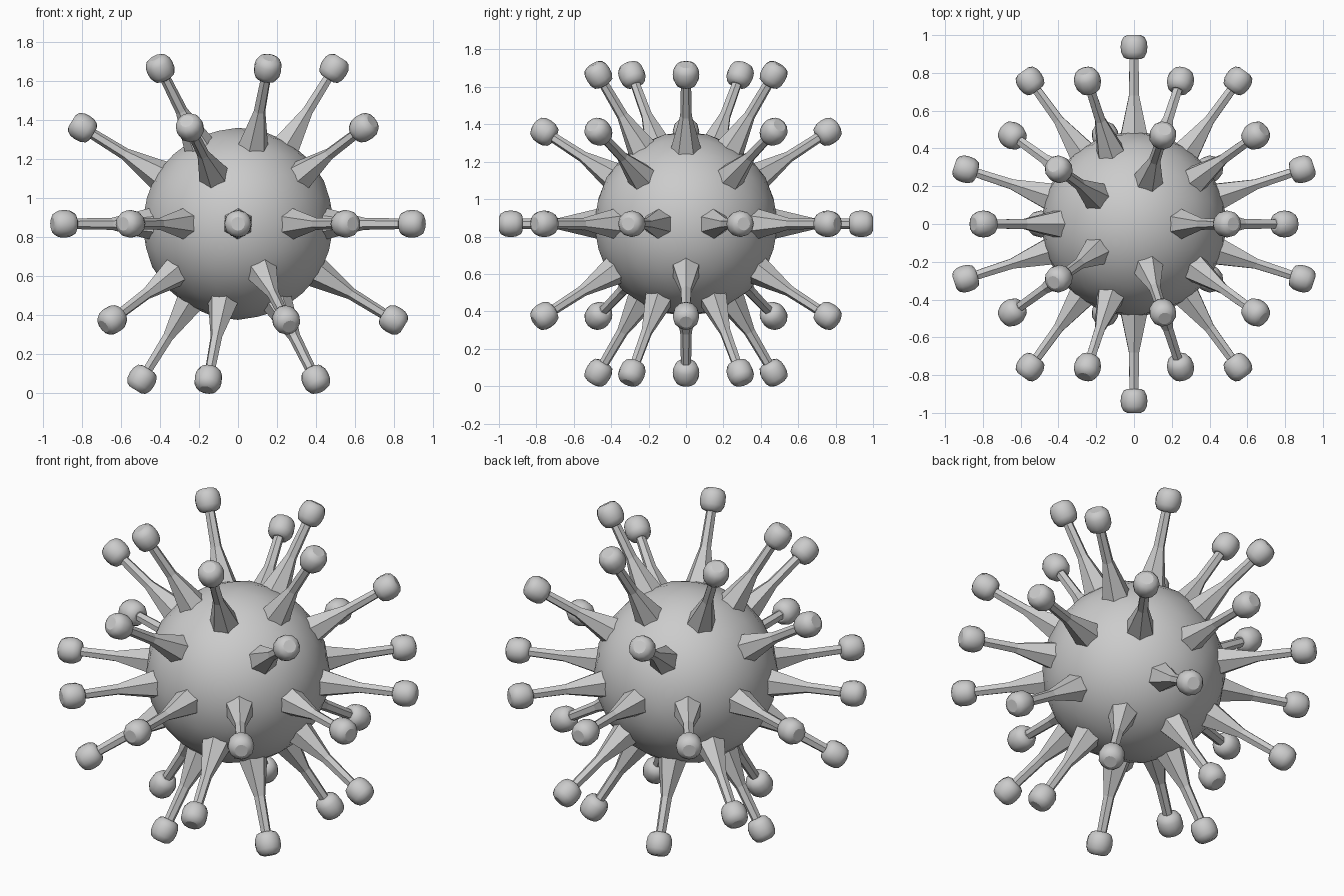
import bpy, bmesh, math
from mathutils import Matrix, Vector

if "Cube" in bpy.data.objects:
    bpy.data.objects.remove(bpy.data.objects["Cube"])

CENTER = Vector((0, 0, 0.868))


def lathe(name, profile, sides, smooth):
    """Closed mesh turned around z from (radius, height) points."""
    bm = bmesh.new()
    rings = [[bm.verts.new((r * math.cos(2 * math.pi * i / sides),
                            r * math.sin(2 * math.pi * i / sides), h))
              for i in range(sides)] for r, h in profile]
    for a, b in zip(rings, rings[1:]):
        for i in range(sides):
            j = (i + 1) % sides
            bm.faces.new((a[i], a[j], b[j], b[i])).smooth = smooth
    bm.faces.new(rings[0][::-1])
    bm.faces.new(rings[-1])
    mesh = bpy.data.meshes.new(name)
    bm.to_mesh(mesh)
    bm.free()
    return mesh


def place(name, mesh, matrix):
    ob = bpy.data.objects.new(name, mesh)
    bpy.context.collection.objects.link(ob)
    ob.matrix_world = matrix


# round smooth body
bpy.ops.mesh.primitive_ico_sphere_add(subdivisions=3, radius=0.492, location=CENTER)
body = bpy.context.object
body.name = "body"
bpy.ops.object.shade_smooth()

# hexagonal tapered spike and its rounded knob
spike = lathe("spike", [(0.082, 0.455), (0.08, 0.475), (0.031, 0.68), (0.027, 0.89)], 6, False)
knob = lathe("knob", [(0.035, 0.873), (0.055, 0.882), (0.068, 0.908), (0.071, 0.937),
                      (0.068, 0.966), (0.055, 0.99), (0.035, 1.0)], 12, True)

# one spike through every edge midpoint of an icosahedron (30 in all)
ico = bmesh.new()
bmesh.ops.create_icosphere(ico, subdivisions=1, radius=1)
for n, e in enumerate(ico.edges):
    a, b = e.verts[0].co, e.verts[1].co
    out = (a + b).normalized()
    along = (b - a).normalized()
    side = along.cross(out)          # hexagon corner points across the edge
    m = Matrix((side, out.cross(side), out)).transposed().to_4x4()
    m.translation = CENTER
    place(f"spike_{n + 1}", spike, m)
    place(f"knob_{n + 1}", knob, m)
ico.free()
